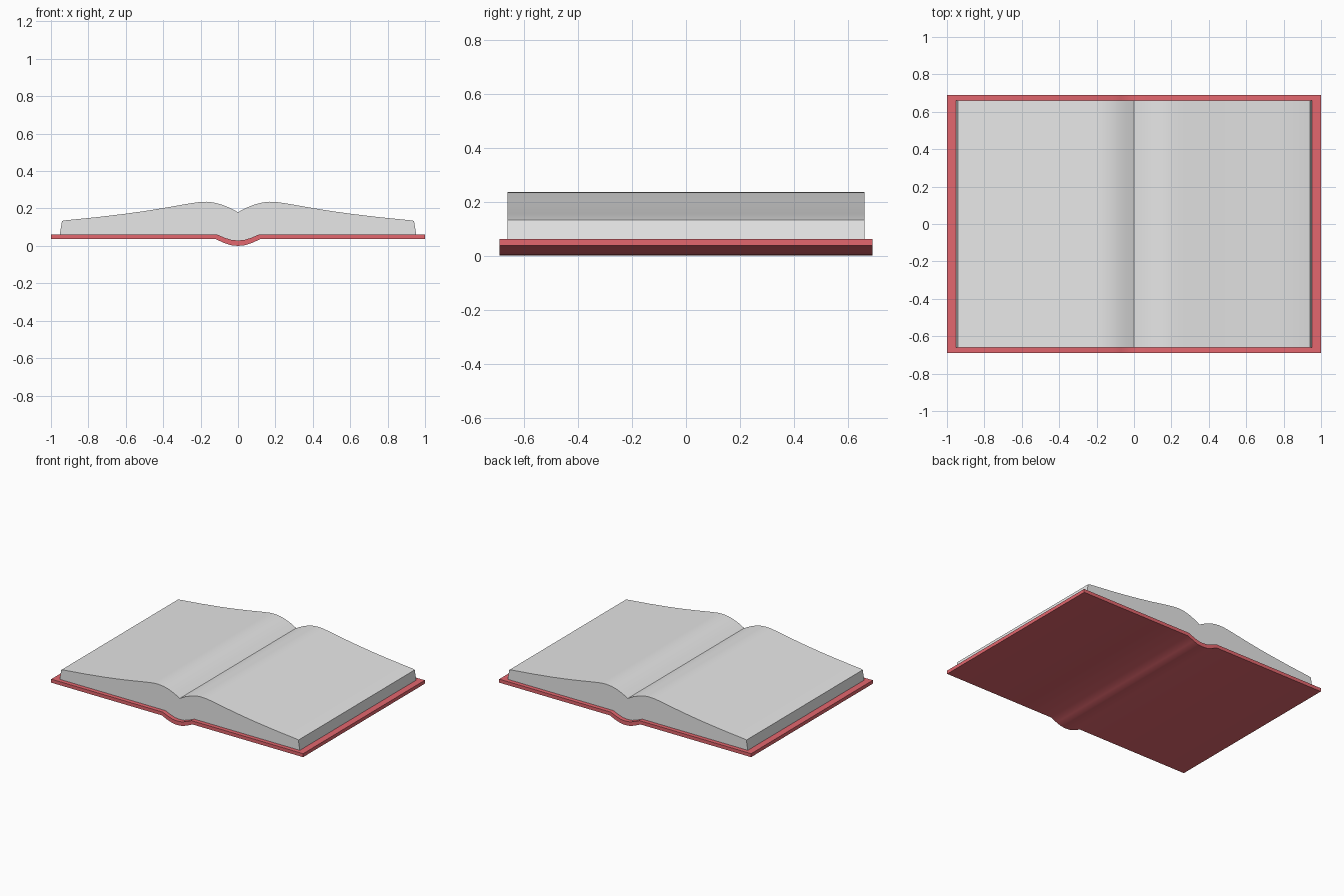
import bpy
import bmesh
import math

cube = bpy.data.objects.get("Cube")
if cube:
    bpy.data.objects.remove(cube, do_unlink=True)


def make_material(name, rgb):
    mat = bpy.data.materials.new(name)
    mat.use_nodes = True
    color = (*rgb, 1.0)
    mat.diffuse_color = color
    mat.node_tree.nodes["Principled BSDF"].inputs["Base Color"].default_value = color
    return mat


def mirrored(half):
    """Complete a right-hand line that starts on x = 0, running left to right."""
    return [(-x, z) for x, z in reversed(half[1:])] + half


def extrude_profile(name, top, bottom, half_depth, mat):
    """Sweep the outline between two half lines along y."""
    outline = mirrored(bottom) + mirrored(top)[::-1]
    bm = bmesh.new()
    front = bm.faces.new([bm.verts.new((x, -half_depth, z)) for x, z in outline])
    result = bmesh.ops.extrude_face_region(bm, geom=[front], use_keep_orig=True)
    moved = [g for g in result["geom"] if isinstance(g, bmesh.types.BMVert)]
    bmesh.ops.translate(bm, verts=moved, vec=(0, 2 * half_depth, 0))
    bmesh.ops.recalc_face_normals(bm, faces=bm.faces)
    mesh = bpy.data.meshes.new(name)
    bm.to_mesh(mesh)
    bm.free()
    mesh.materials.append(mat)
    obj = bpy.data.objects.new(name, mesh)
    bpy.context.collection.objects.link(obj)
    bpy.ops.object.select_all(action="DESELECT")
    obj.select_set(True)
    bpy.context.view_layer.objects.active = obj
    bpy.ops.object.shade_smooth_by_angle(angle=math.radians(30))
    return obj


red = make_material("cover red", (0.77, 0.135, 0.158))
paper = make_material("page white", (0.8, 0.8, 0.8))

# Cover: two flat boards joined by a sagging spine
spine_top = [(0, 0.029), (0.035, 0.032), (0.07, 0.043), (0.115, 0.062)]
cover_top = spine_top + [(1.0, 0.062)]
cover_bottom = [(0, 0.0), (0.04, 0.004), (0.075, 0.016), (0.122, 0.037), (1.0, 0.037)]
extrude_profile("cover", cover_top, cover_bottom, 0.69, red)

# Pages: two curved blocks meeting in a central crease
page_top = [(0, 0.18), (0.045, 0.204), (0.09, 0.222), (0.13, 0.232), (0.17, 0.236),
            (0.21, 0.234), (0.27, 0.225), (0.4, 0.202), (0.5, 0.186), (0.6, 0.172),
            (0.75, 0.154), (0.93, 0.136), (0.941, 0.132)]
page_bottom = spine_top + [(0.953, 0.062)]
extrude_profile("pages", page_top, page_bottom, 0.66, paper)
